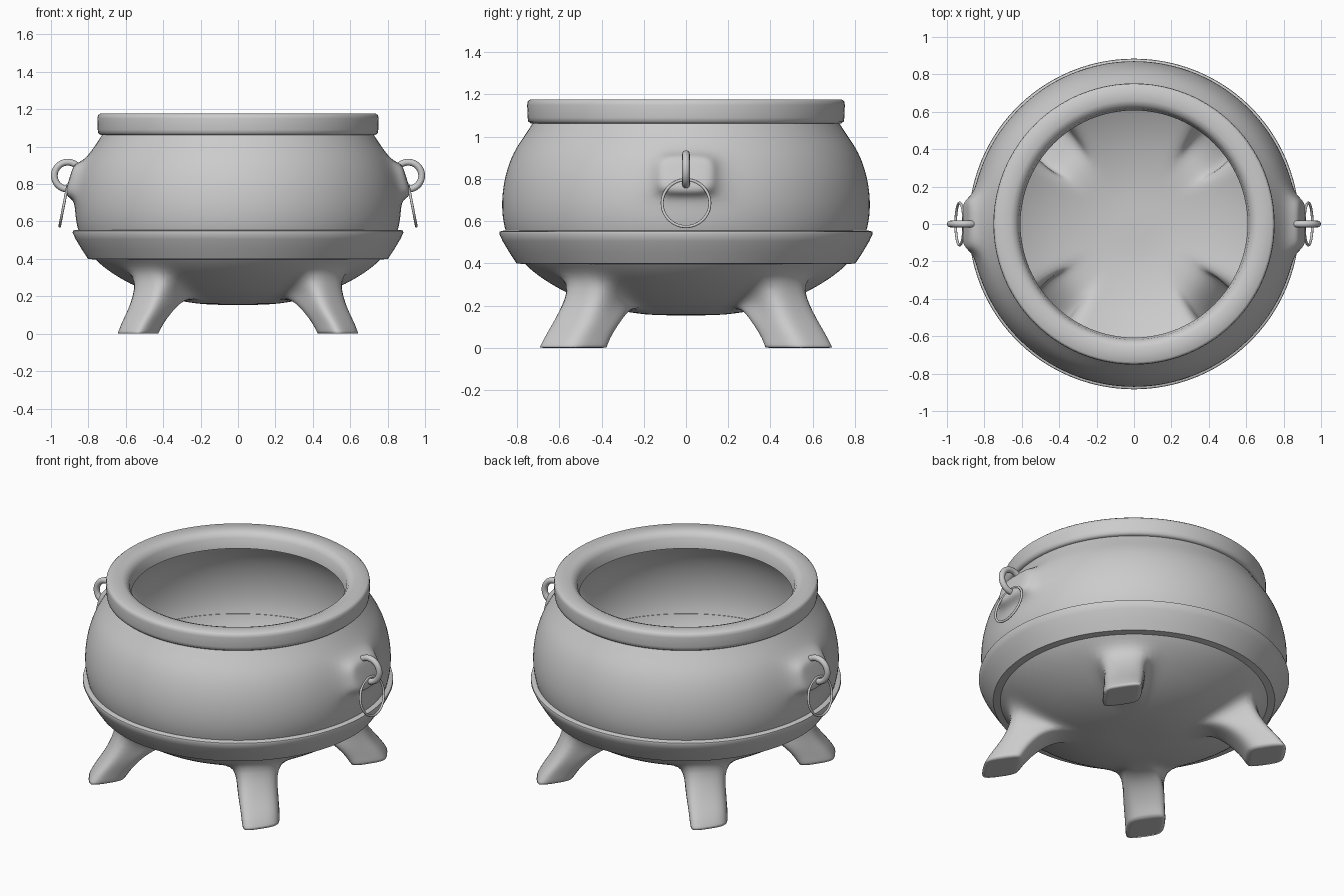
import bpy, bmesh
from math import sin, cos, pi, acos, radians, sqrt
from mathutils import Vector

if "Cube" in bpy.data.objects:
    bpy.data.objects.remove(bpy.data.objects["Cube"])

N = 32  # columns around the pot
PERIM = [(0, 0), (0, 1), (0, 2), (1, 2), (2, 2), (2, 1), (2, 0), (1, 0)]


def finish(bm, name):
    bmesh.ops.recalc_face_normals(bm, faces=bm.faces[:])
    me = bpy.data.meshes.new(name)
    bm.to_mesh(me)
    bm.free()
    for p in me.polygons:
        p.use_smooth = True
    ob = bpy.data.objects.new(name, me)
    bpy.context.collection.objects.link(ob)
    return ob


def ring_grid(bm, profile, n):
    rings = [[bm.verts.new((r * cos(2 * pi * j / n), r * sin(2 * pi * j / n), z))
              for j in range(n)] for r, z in profile]
    for a, b in zip(rings, rings[1:]):
        for j in range(n):
            k = (j + 1) % n
            bm.faces.new((a[j], a[k], b[k], b[j]))
    return rings


def pull_patch(bm, rings, i, j, layers, crease=None):
    """Extrude the 2x2 face patch around ring i, column j through the layers."""
    grid = [[rings[i + a - 1][(j + b - 1) % N] for b in range(3)] for a in range(3)]
    bm.verts.remove(grid[1][1])
    loop = [grid[a][b] for a, b in PERIM]
    for place in layers:
        new = [bm.verts.new(place(1 - a, b - 1)) for a, b in PERIM]
        for k in range(8):
            m = (k + 1) % 8
            bm.faces.new((loop[k], loop[m], new[m], new[k]))
        loop = new
    mid = bm.verts.new(layers[-1](0, 0))
    for k in (0, 2, 4, 6):
        bm.faces.new((loop[k - 1], loop[k], loop[k + 1], mid))
    if crease:
        for k in range(8):
            bm.edges.get((loop[k], loop[(k + 1) % 8]))[crease] = 0.8


# Pot body with legs and handle bosses drawn out of the same skin
bm = bmesh.new()
crease = bm.edges.layers.float.new("crease_edge")
body = [(.72, 1.08), (.765, 1.01), (.822, .93), (.862, .82), (.878, .71), (.875, .62),
        (.86, .55), (.83, .47), (.775, .40), (.685, .325), (.545, .247), (.40, .193),
        (.22, .157), (.08, .154)]
rings = ring_grid(bm, body, N)
pole = bm.verts.new((0, 0, .154))
for j in range(N):
    bm.faces.new((rings[-1][j], rings[-1][(j + 1) % N], pole))


def leg_layer(ang, c, dx, dy, z):
    sx, sy = (1 if cos(ang) > 0 else -1), (1 if sin(ang) > 0 else -1)

    def place(u, v):
        wx = u * cos(ang) - v * sin(ang)
        wy = u * sin(ang) + v * cos(ang)
        return Vector((sx * c + wx * dx / sqrt(2), sy * c + wy * dy / sqrt(2), z))
    return place


for j in (4, 12, 20, 28):
    a = 2 * pi * j / N
    pull_patch(bm, rings, 10, j, [leg_layer(a, .445, .15, .19, .16),
                                  leg_layer(a, .51, .135, .185, .06),
                                  leg_layer(a, .535, .13, .19, 0)], crease)


def boss_layer(s, x, hy, hz):
    return lambda u, v: Vector((s * (x - .02 * u), s * hy * v, .82 + hz * u))


for j, s in ((0, 1), (16, -1)):
    pull_patch(bm, rings, 3, j, [boss_layer(s, .89, .135, .09),
                                 boss_layer(s, .905, .10, .065)])
pot = finish(bm, "pot_body")
sub = pot.modifiers.new("smooth", 'SUBSURF')
sub.levels = sub.render_levels = 2


def lathe(name, profile):
    bm = bmesh.new()
    ring_grid(bm, profile, 96)
    ob = finish(bm, name)
    bpy.ops.object.select_all(action='DESELECT')
    ob.select_set(True)
    bpy.context.view_layer.objects.active = ob
    bpy.ops.object.shade_smooth_by_angle(angle=radians(50))


# Rim and waist band
lathe("rim", [(.715, 1.063), (.735, 1.063), (.747, 1.072), (.75, 1.09), (.752, 1.15),
              (.749, 1.167), (.738, 1.176), (.66, 1.175), (.635, 1.165), (.618, 1.14),
              (.607, 1.08), (.715, 1.063)])
lathe("waist_band", [(.85, .556), (.872, .554), (.882, .55), (.884, .54), (.868, .505),
                     (.835, .45), (.802, .40), (.76, .396)])


# Handle loops and the thin rings hanging from them
def torus(name, loc, tilt, major, minor):
    bpy.ops.mesh.primitive_torus_add(location=loc, rotation=tilt, major_radius=major,
                                     minor_radius=minor, major_segments=48, minor_segments=12)
    ob = bpy.context.object
    ob.name = name
    bpy.ops.object.shade_smooth()


for s, side in ((1, "right"), (-1, "left")):
    torus(side + "_handle_loop", (s * .91, 0, .845), (pi / 2, 0, 0), .072, .018)
    torus(side + "_hanging_ring", (s * .932, 0, .685), (0, acos(s * .19), 0), .113, .007)
